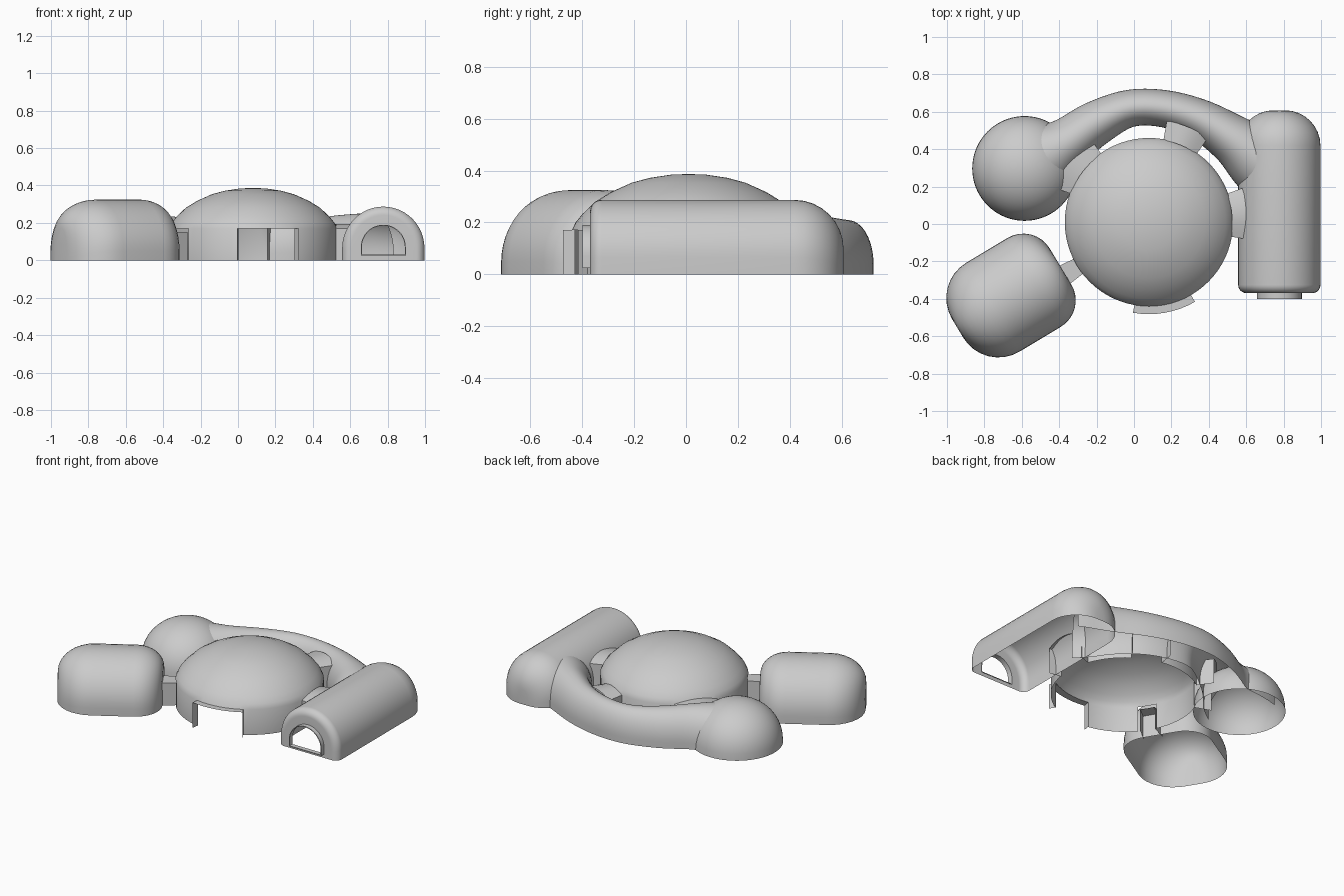
import bpy, bmesh, math
from mathutils import Vector

if "Cube" in bpy.data.objects:
    bpy.data.objects.remove(bpy.data.objects["Cube"])

N = 24  # segments per arch


def finish(name, bm, angle=40):
    bmesh.ops.remove_doubles(bm, verts=bm.verts, dist=0.0005)
    bmesh.ops.recalc_face_normals(bm, faces=bm.faces)
    me = bpy.data.meshes.new(name)
    bm.to_mesh(me)
    bm.free()
    ob = bpy.data.objects.new(name, me)
    bpy.context.collection.objects.link(ob)
    bpy.ops.object.select_all(action='DESELECT')
    ob.select_set(True)
    bpy.context.view_layer.objects.active = ob
    bpy.ops.object.shade_smooth_by_angle(angle=math.radians(angle))
    return ob


def arch(bm, center, tangent, w, wall, h, z0=0.0):
    """Ring of vertices: straight legs, elliptical crown, open at the bottom."""
    side = Vector((tangent.y, -tangent.x)).normalized()
    pts = [(w, z0)]
    for i in range(N + 1):
        a = math.pi * i / N
        pts.append((w * math.cos(a), wall + (h - wall) * math.sin(a)))
    pts.append((-w, z0))
    return [bm.verts.new((center.x + side.x * s, center.y + side.y * s, z)) for s, z in pts]


def bridge(bm, a, b, closed=False):
    for i in range(len(a) - (0 if closed else 1)):
        j = (i + 1) % len(a)
        bm.faces.new((a[i], a[j], b[j], b[i]))


def vault(name, center, angle, t0, t1, w, wall, h, r0, r1, drop=1.0, door=False):
    """Barrel vault with rounded ends; optional framed door at the t0 end."""
    bm = bmesh.new()
    d = Vector((math.cos(angle), math.sin(angle)))
    c = Vector(center)
    steps = [math.radians(k * 11.25) for k in range(9)]
    stations = [(t0 + r0 * (1 - math.sin(a)), r0 * (1 - math.cos(a))) for a in reversed(steps)]
    stations += [(t1 - r1 * (1 - math.sin(a)), r1 * (1 - math.cos(a))) for a in steps]
    stations = sorted(stations)
    rings = [arch(bm, c + d * t, d, w - i, wall * (1 - i / w), h - i * drop) for t, i in stations]
    for a, b in zip(rings, rings[1:]):
        bridge(bm, a, b)
    bm.faces.new(rings[-1])
    if door:
        prev = rings[0]
        for t, dw, dh, z0 in ((t0, .12, .19, .025), (t0 - .03, .12, .19, .025),
                              (t0 - .03, .115, .185, .03), (t0, .115, .185, .03)):
            ring = arch(bm, c + d * t, d, dw, .07, dh, z0)
            bridge(bm, prev, ring, True)
            prev = ring
    else:
        bm.faces.new(rings[0])
    return finish(name, bm)


def lathe(name, center, profile, n=72, doors=()):
    """Revolved shell; the lowest band is left open inside the door sectors."""
    bm = bmesh.new()
    rings = []
    for r, z in profile:
        rings.append([bm.verts.new((center[0] + r * math.cos(math.tau * k / n),
                                    center[1] + r * math.sin(math.tau * k / n), z)) for k in range(n)])
    for lvl, (a, b) in enumerate(zip(rings, rings[1:])):
        for k in range(n):
            deg = (k + .5) * 360 / n
            if lvl == 0 and any((deg - s) % 360 < e - s for s, e in doors):
                continue
            j = (k + 1) % n
            bm.faces.new((a[k], a[j], b[j], b[k]))
    return finish(name, bm)


def passage(name, center, a0, a1, r0, r1, h, bulge=0.0):
    """Roof and two side walls leading outwards from the central dome."""
    bm = bmesh.new()
    cols = []
    angles = [a0] + [a0 + (a1 - a0) * k / 8 for k in range(9)] + [a1]
    for i, deg in enumerate(angles):
        z = 0 if i in (0, 10) else h + bulge * math.sin(math.pi * (i - 1) / 8)
        a = math.radians(deg)
        cols.append([bm.verts.new((center[0] + r * math.cos(a), center[1] + r * math.sin(a), z))
                     for r in (r0, r1)])
    for a, b in zip(cols, cols[1:]):
        bm.faces.new((a[0], a[1], b[1], b[0]))
    return finish(name, bm)


def catmull(p0, p1, p2, p3, t):
    return [.5 * (2 * b + (c - a) * t + (2 * a - 5 * b + 4 * c - d) * t * t
                  + (3 * b - a - 3 * c + d) * t ** 3) for a, b, c, d in zip(p0, p1, p2, p3)]


# Central dome with five doorways
HUB = (.08, .01)
doors = {"front_doorway": (-100, -60, .492, .17), "back_passage": (55, 80, .55, .17),
         "left_back_passage": (125, 160, .56, .17), "right_passage": (-10, 20, .53, .17)}
dome_profile = [(.45, 0), (.45, .17), (.436, .2), (.41, .232), (.36, .28), (.3, .317),
                (.22, .353), (.15, .372), (.07, .384), (0, .387)]
lathe("central_dome", HUB, dome_profile, doors=[v[:2] for v in doors.values()] + [(205, 220)])
for name, (a0, a1, r1, h) in doors.items():
    passage(name, HUB, a0, a1, .445, r1, h, 0 if name == "front_doorway" else .025)
passage("pod_passage", HUB, 206, 218, .445, .56, .15)

# Round room at the back left
round_profile = [(.28 * math.cos(a), .275 * math.sin(a) ** .9)
                 for a in [math.radians(k * 7.5) for k in range(13)]]
lathe("round_room", (-.585, .297), round_profile)

# Curved tunnel behind the dome: x, y, half width, height
path = [(-.72, .24, .23, .25), (-.6, .3, .22, .25), (-.48, .36, .19, .245), (-.36, .43, .14, .235),
        (-.2, .54, .12, .22), (-.02, .618, .1, .21), (.17, .615, .1, .21), (.36, .555, .11, .22),
        (.53, .45, .135, .24), (.66, .35, .18, .25), (.76, .28, .2, .25), (.84, .22, .2, .25)]
bm = bmesh.new()
samples = [catmull(*path[i:i + 4], k / 5) for i in range(len(path) - 3) for k in range(5)]
rings = []
for p, q in zip(samples, samples[1:]):
    tangent = Vector((q[0] - p[0], q[1] - p[1]))
    rings.append(arch(bm, Vector(p[:2]), tangent, p[2], .04, p[3]))
for a, b in zip(rings, rings[1:]):
    bridge(bm, a, b)
finish("curved_tunnel", bm)

# Long hall on the right with a framed front door
vault("long_hall", (.777, 0), math.pi / 2, -.37, .608, .22, .065, .287, .045, .19, door=True)

# Separate pod at the front left
vault("front_pod", (-.66, -.388), math.radians(31), -.33, .312, .277, .05, .325, .22, .165, drop=.7)
